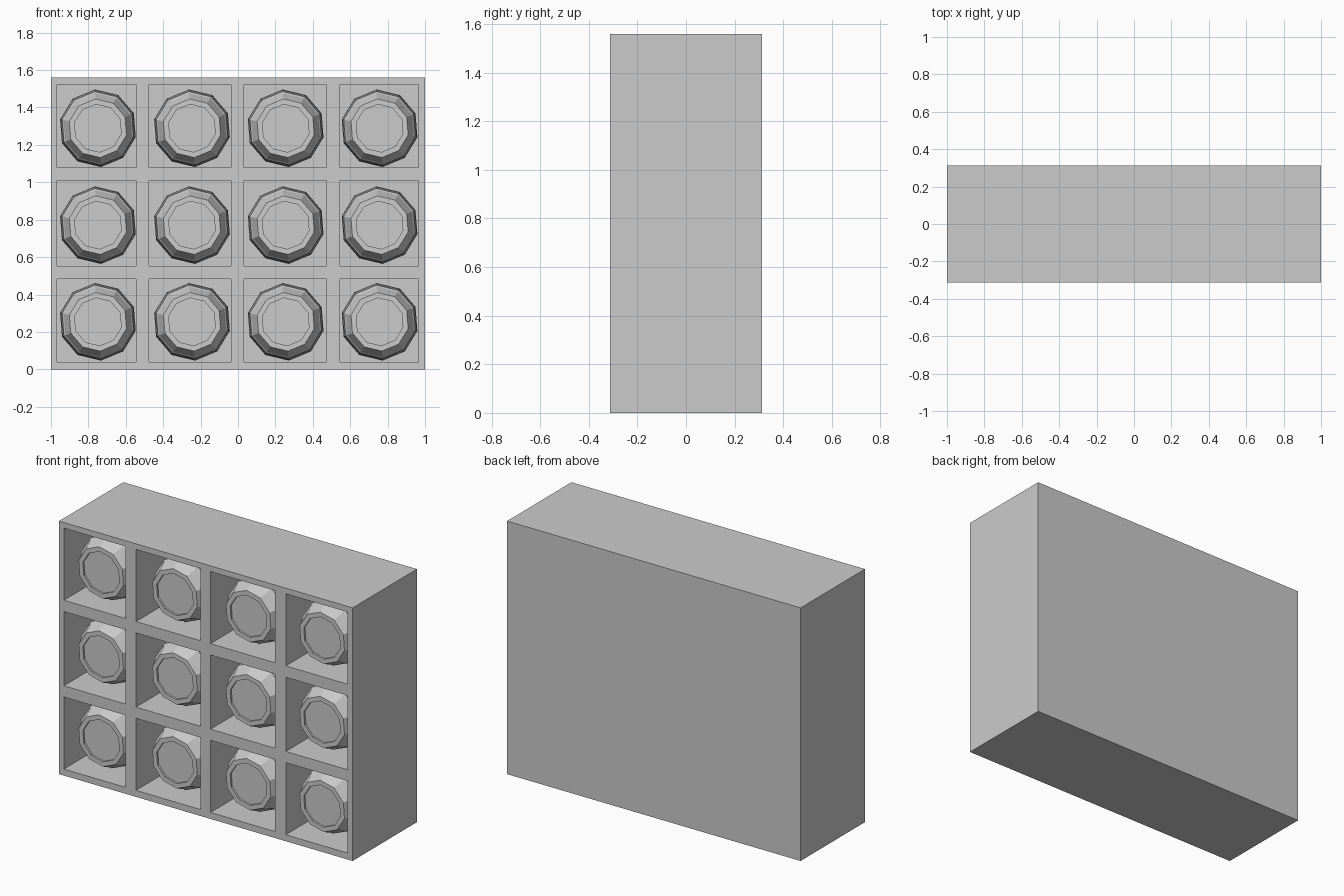
import bpy, bmesh, math

cube = bpy.data.objects.get("Cube")
if cube:
    bpy.data.objects.remove(cube, do_unlink=True)

# One plain colour
grey = bpy.data.materials.new("light_grey")
grey.use_nodes = True
colour = (0.6, 0.6, 0.6, 1)
grey.diffuse_color = colour
grey.node_tree.nodes["Principled BSDF"].inputs["Base Color"].default_value = colour

FRONT, BACK, CELL_BACK = -0.313, 0.313, 0.27


def add_object(name, bm, location=(0, 0, 0)):
    bmesh.ops.recalc_face_normals(bm, faces=bm.faces[:])
    mesh = bpy.data.meshes.new(name)
    bm.to_mesh(mesh)
    bm.free()
    mesh.materials.append(grey)
    obj = bpy.data.objects.new(name, mesh)
    obj.location = location
    bpy.context.collection.objects.link(obj)
    return obj


# Rack: front sheet of bars and cells, cells pushed in, border pulled back
xs = [-1, -0.967, -0.546, -0.476, -0.037, 0.032, 0.473, 0.545, 0.965, 1]
zs = [0, 0.04, 0.484, 0.553, 1.01, 1.08, 1.524, 1.559]
bm = bmesh.new()
grid = [[bm.verts.new((x, FRONT, z)) for z in zs] for x in xs]
cells = []
for i in range(len(xs) - 1):
    for j in range(len(zs) - 1):
        face = bm.faces.new((grid[i][j], grid[i + 1][j],
                             grid[i + 1][j + 1], grid[i][j + 1]))
        if i % 2 and j % 2:
            cells.append(face)
border = [e for e in bm.edges if e.is_boundary]
pulled = bmesh.ops.extrude_edge_only(bm, edges=border)["geom"]
for v in pulled:
    if isinstance(v, bmesh.types.BMVert):
        v.co.y = BACK
bmesh.ops.contextual_create(bm, geom=[e for e in bm.edges if e.is_boundary])
for face in bmesh.ops.extrude_discrete_faces(bm, faces=cells)["faces"]:
    for v in face.verts:
        v.co.y = CELL_BACK
bmesh.ops.recalc_face_normals(bm, faces=bm.faces[:])
bmesh.ops.dissolve_limit(bm, angle_limit=0.01, verts=bm.verts[:], edges=bm.edges[:])
add_object("rack", bm)

# Jar outline as (radius, depth behind the rack front), recessed base first
SIDES = 10
outline = [(0.128, 0.062), (0.128, 0.05), (0.157, 0.05), (0.188, 0.12),
           (0.197, 0.13), (0.204, 0.2), (0.208, 0.3), (0.208, 0.58)]


def add_jar(name, x, z):
    bm = bmesh.new()
    rings = []
    for radius, depth in outline:
        angles = [math.radians(22.5) + math.tau * k / SIDES for k in range(SIDES)]
        rings.append([bm.verts.new((radius * math.cos(a), depth, radius * math.sin(a)))
                      for a in angles])
    for a, b in zip(rings, rings[1:]):
        for k in range(SIDES):
            n = (k + 1) % SIDES
            bm.faces.new((a[k], a[n], b[n], b[k]))
    bm.faces.new(rings[0])
    bm.faces.new(rings[-1])
    add_object(name, bm, (x, FRONT, z))


# One jar in every cell
for row, z in enumerate((0.254, 0.771, 1.289)):
    for col, x in enumerate((-0.749, -0.246, 0.255, 0.757)):
        add_jar(f"jar_{row + 1}_{col + 1}", x, z)
